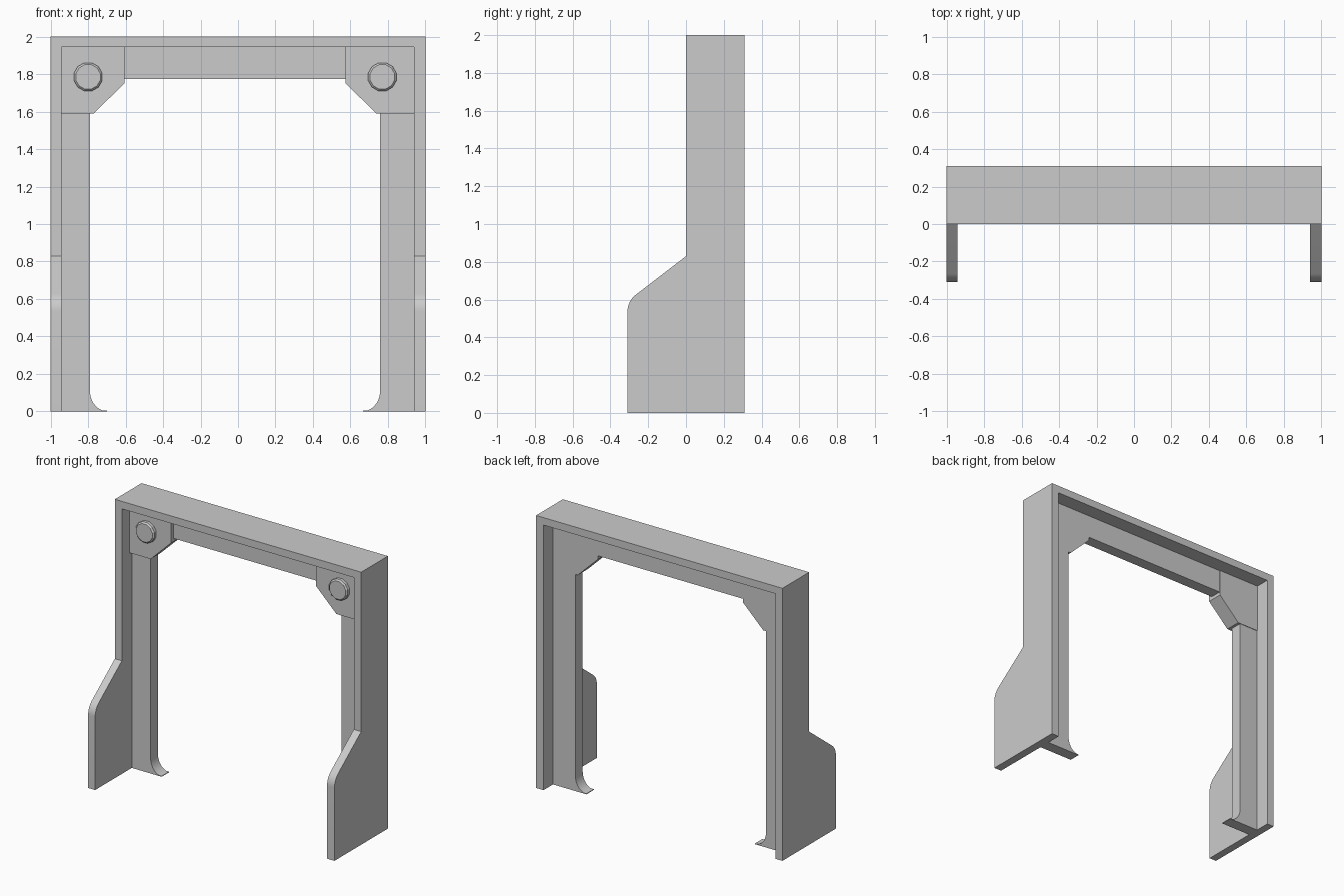
import bpy, bmesh
from math import sin, cos, pi, radians
from mathutils import Vector

if "Cube" in bpy.data.objects:
    bpy.data.objects.remove(bpy.data.objects["Cube"])

MID = -0.016          # the inner parts sit slightly left of centre
WEB_Y = (0.115, 0.20)


def arc(cx, cz, r, a0, a1, n=8):
    """Points on a circular arc, angles in degrees."""
    return [(cx + r * cos(radians(a0 + (a1 - a0) * i / n)),
             cz + r * sin(radians(a0 + (a1 - a0) * i / n))) for i in range(n + 1)]


def prism(name, pts, axis, lo, hi):
    """Extrude a 2D outline (h, z) along x or y from lo to hi."""
    bm = bmesh.new()
    place = (lambda h, z: (lo, h, z)) if axis == 'x' else (lambda h, z: (h, lo, z))
    face = bm.faces.new([bm.verts.new(place(*p)) for p in pts])
    ext = bmesh.ops.extrude_face_region(bm, geom=[face])
    move = Vector((hi - lo, 0, 0)) if axis == 'x' else Vector((0, hi - lo, 0))
    bmesh.ops.translate(bm, vec=move,
                        verts=[v for v in ext['geom'] if isinstance(v, bmesh.types.BMVert)])
    bmesh.ops.recalc_face_normals(bm, faces=bm.faces)
    me = bpy.data.meshes.new(name)
    bm.to_mesh(me)
    bm.free()
    ob = bpy.data.objects.new(name, me)
    bpy.context.collection.objects.link(ob)
    return ob


def activate(ob):
    bpy.ops.object.select_all(action='DESELECT')
    ob.select_set(True)
    bpy.context.view_layer.objects.active = ob


def mirrored(pts):
    return [(2 * MID - x, z) for x, z in reversed(pts)]


# Outer frame: side silhouette across the full width, opening cut out
corner = arc(-0.195, 0.535, 0.115, 180, 127)
frame = prism("outer_frame",
              [(0.31, 0), (0.31, 2), (0, 2), (0, 0.83)] + corner[::-1] + [(-0.31, 0)],
              'x', -1, 1)
cutter = prism("opening_cutter",
               [(-0.943, -0.5), (0.94, -0.5), (0.94, 1.945), (-0.943, 1.945)], 'y', -1, 1)
cutter.hide_render = True
cut = frame.modifiers.new("opening", 'BOOLEAN')
cut.operation, cut.solver, cut.object = 'DIFFERENCE', 'EXACT', cutter
activate(frame)
bpy.ops.object.modifier_apply(modifier=cut.name)
bpy.data.objects.remove(cutter)
bpy.ops.object.shade_smooth_by_angle(angle=radians(25))

# Inner web: legs with flared feet joined by the top beam
inner = [(-0.79, 1.775)] + arc(-0.70, 0.11, 0.09, 180, 255, 8)
inner = [(x, z if z > 0.11 else 0.11 - (0.11 - z) * 1.2) for x, z in inner]
left = [(-0.943, 1.945), (-0.943, 0), (-0.70, 0), (-0.70, 0.005)] + inner[:0:-1] + inner[:1]
right = mirrored(left)
right[-1], right[-2] = (0.94, 1.945), (0.94, 0)
web = prism("inner_web", left + right, 'y', *WEB_Y)
activate(web)
bpy.ops.object.shade_smooth_by_angle(angle=radians(25))

# Corner gussets and bolts
plate = [(-0.943, 1.945), (-0.943, 1.59), (-0.77, 1.59), (-0.606, 1.75), (-0.606, 1.945)]
plate_r = mirrored(plate)
plate_r = [(0.94 if x > 0.85 else x, z) for x, z in plate_r]
for side, pts, bx, back in (("left", plate, -0.80, 0.204), ("right", plate_r, 0.77, 0.20)):
    prism(side + "_gusset", pts, 'y', 0.087, back)
    bpy.ops.mesh.primitive_cylinder_add(vertices=12, radius=0.078, depth=0.05,
                                        location=(bx, 0.08, 1.785),
                                        rotation=(pi / 2, pi / 12, 0))
    bolt = bpy.context.object
    bolt.name = side + "_bolt"
    bev = bolt.modifiers.new("chamfer", 'BEVEL')
    bev.width, bev.segments = 0.01, 1
    bev.limit_method, bev.angle_limit = 'ANGLE', radians(60)
